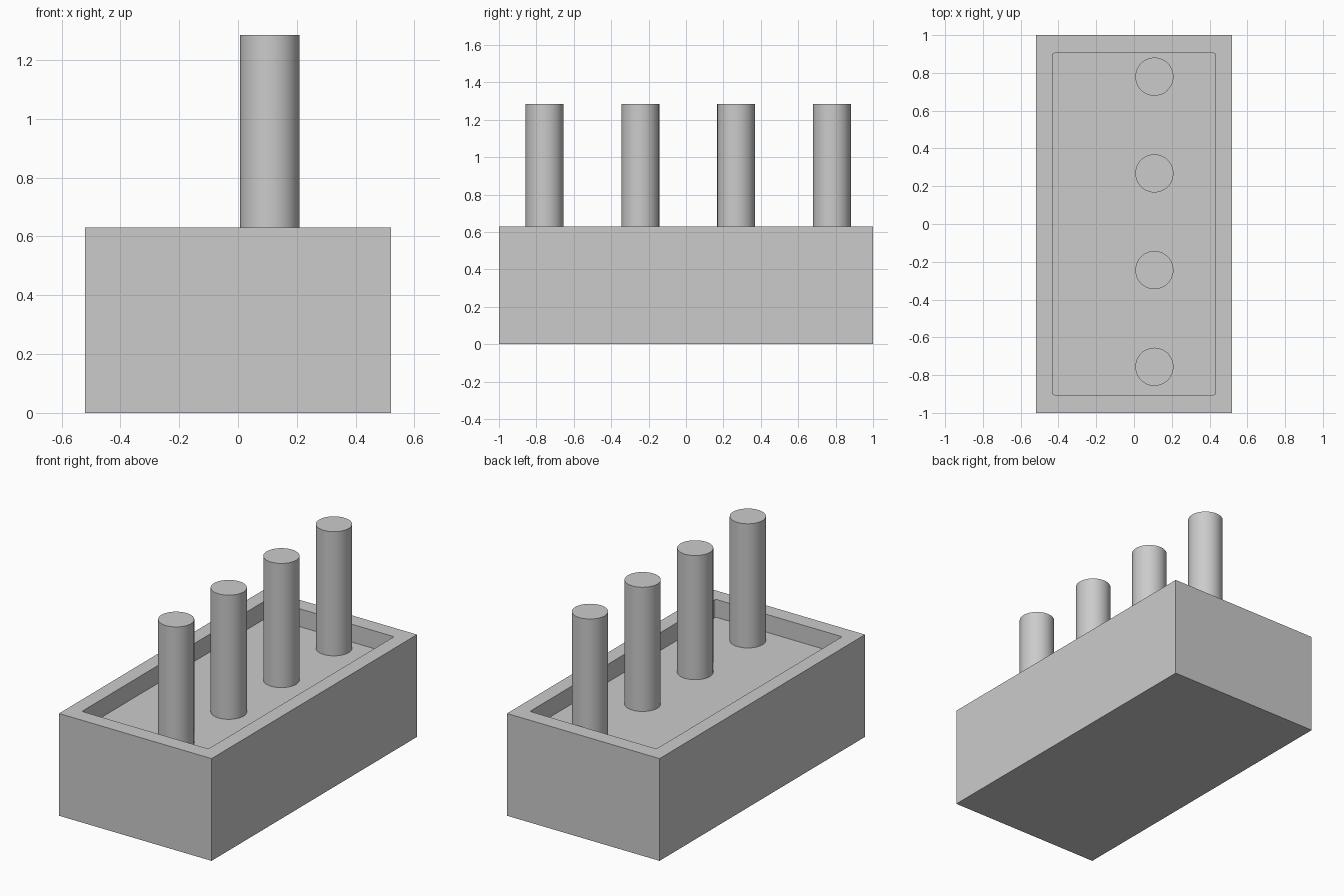
import bpy
import bmesh

if "Cube" in bpy.data.objects:
    bpy.data.objects.remove(bpy.data.objects["Cube"])


def box(name, hx, hy, z0, z1, corner=0.0):
    """Box centred on x and y, with optional rounded vertical edges."""
    bm = bmesh.new()
    bmesh.ops.create_cube(bm, size=1)
    for v in bm.verts:
        v.co = (v.co.x * 2 * hx, v.co.y * 2 * hy, z1 if v.co.z > 0 else z0)
    if corner:
        upright = [e for e in bm.edges
                   if abs(e.verts[0].co.z - e.verts[1].co.z) > 1e-4]
        bmesh.ops.bevel(bm, geom=upright, offset=corner, segments=4,
                        profile=0.5, affect='EDGES')
    mesh = bpy.data.meshes.new(name)
    bm.to_mesh(mesh)
    bm.free()
    obj = bpy.data.objects.new(name, mesh)
    bpy.context.collection.objects.link(obj)
    return obj


FLOOR, RIM, PIN_TOP = 0.52, 0.63, 1.285

# Housing with a shallow recess in the top
housing = box("housing", 0.52, 1.0, 0.0, RIM)
cutter = box("recess_cutter", 0.431, 0.904, FLOOR, RIM + 0.2, corner=0.01)
cutter.hide_render = True
cutter.hide_set(True)
recess = housing.modifiers.new("recess", 'BOOLEAN')
recess.operation = 'DIFFERENCE'
recess.solver = 'EXACT'
recess.object = cutter

# Row of four pins standing on the recess floor
for i in range(4):
    bpy.ops.mesh.primitive_cylinder_add(
        vertices=48, radius=0.101, depth=PIN_TOP - FLOOR,
        location=(0.108, -0.756 + i * 0.512, (PIN_TOP + FLOOR) / 2))
    bpy.context.object.name = f"pin_{i + 1}"
    bpy.ops.object.shade_smooth_by_angle()
